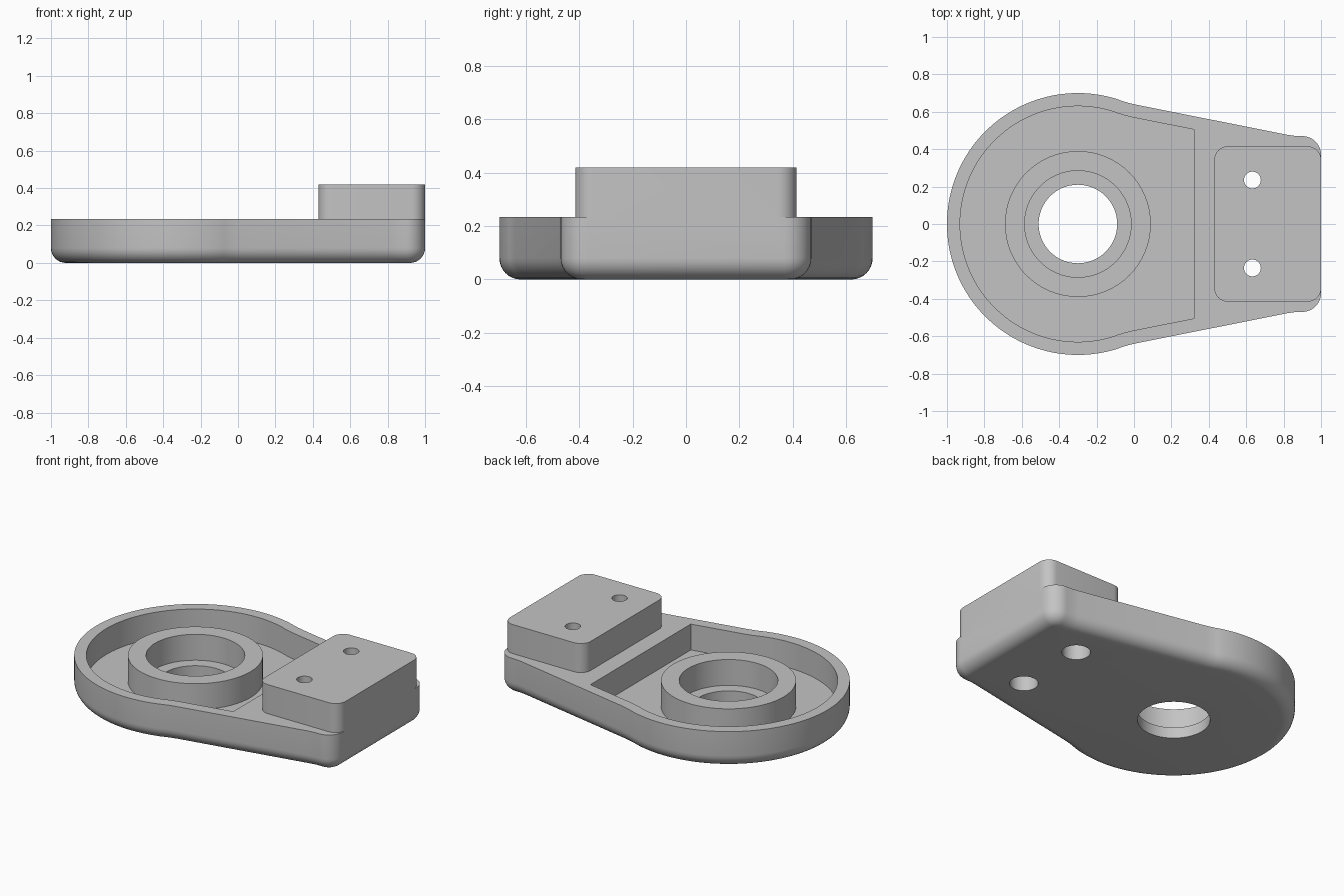
import bpy, bmesh, math
from mathutils import Vector

if "Cube" in bpy.data.objects:
    bpy.data.objects.remove(bpy.data.objects["Cube"])

DECK, FLOOR, TOP = 0.235, 0.07, 0.42      # plate top, pocket floor, block top
CX, R = -0.3, 0.7                         # round end centre and radius

grey = bpy.data.materials.new("grey metal")
grey.diffuse_color = (0.55, 0.55, 0.55, 1)
grey.use_nodes = True
grey.node_tree.nodes["Principled BSDF"].inputs["Base Color"].default_value = grey.diffuse_color


def arc(cx, cy, r, a0, a1, n):
    return [Vector((cx + r * math.cos(math.radians(a0 + (a1 - a0) * i / n)),
                    cy + r * math.sin(math.radians(a0 + (a1 - a0) * i / n))))
            for i in range(n + 1)]


def offset(pts, d):
    """Move a counter-clockwise outline inwards by d."""
    out = []
    for i, p in enumerate(pts):
        a = (p - pts[i - 1]).normalized()
        b = (pts[(i + 1) % len(pts)] - p).normalized()
        na, nb = Vector((-a.y, a.x)), Vector((-b.y, b.x))
        m = (na + nb).normalized()
        out.append(p + m * (d / m.dot(na)))
    return out


def stack(name, layers):
    """Solid through a list of (outline, z) layers, bottom to top."""
    bm = bmesh.new()
    rings = [[bm.verts.new((p.x, p.y, z)) for p in pts] for pts, z in layers]
    n = len(rings[0])
    for lo, hi in zip(rings, rings[1:]):
        for i in range(n):
            j = (i + 1) % n
            bm.faces.new((lo[i], lo[j], hi[j], hi[i]))
    bm.faces.new(rings[0][::-1])
    bm.faces.new(rings[-1])
    bmesh.ops.recalc_face_normals(bm, faces=bm.faces)
    me = bpy.data.meshes.new(name)
    bm.to_mesh(me)
    bm.free()
    me.materials.append(grey)
    ob = bpy.data.objects.new(name, me)
    bpy.context.collection.objects.link(ob)
    return ob


def cylinder(name, x, y, r, z0, z1, n=64):
    c = arc(x, y, r, 0, 360, n)[:-1]
    return stack(name, [(c, z0), (c, z1)])


def combine(target, other, operation):
    mod = target.modifiers.new(operation, 'BOOLEAN')
    mod.operation, mod.object, mod.solver = operation, other, 'EXACT'
    bpy.context.view_layer.objects.active = target
    bpy.ops.object.modifier_apply(modifier=mod.name)
    bpy.data.objects.remove(other)


# Plate outline: upper half from the end corner to the round end, then mirrored
half = arc(0.9, 0.37, 0.1, 0, 90, 10)
half += [Vector(p) for p in ((0.86, 0.471), (0.82, 0.477), (0.0, 0.64), (-0.035, 0.649), (-0.07, 0.66))]
half += arc(CX, 0, R, 72, 180, 48)
outline = half + [Vector((p.x, -p.y)) for p in reversed(half[:-1])]

# Plate with a rounded bottom edge
FIL = 0.08
layers = []
for i in range(9):
    a = math.pi / 2 * i / 8
    layers.append((offset(outline, FIL * (1 - math.sin(a))), FIL * (1 - math.cos(a))))
bracket = stack("bracket_plate", layers + [(outline, DECK)])

# Pocket following the outline, ending in a straight wall
WALL, END = 0.07, 0.32
inner = offset(outline, WALL)
k = next(i for i, p in enumerate(inner) if p.x < END)
a, b = inner[k - 1], inner[k]
cut = a.lerp(b, (END - a.x) / (b.x - a.x))
pocket = [cut] + [p for p in inner if p.x < END] + [Vector((END, -cut.y))]
combine(bracket, stack("pocket_cutter", [(pocket, FLOOR), (pocket, 0.6)]), 'DIFFERENCE')

# Raised bearing ring standing in the pocket
ring = cylinder("bearing_ring", CX, 0, 0.39, 0.04, DECK)
combine(bracket, ring, 'UNION')
combine(bracket, cylinder("seat_cutter", CX, 0, 0.285, FLOOR, 0.6), 'DIFFERENCE')
combine(bracket, cylinder("bore_cutter", CX, 0, 0.21, -0.2, 0.6), 'DIFFERENCE')

# Mounting block with rounded upright corners
BR, BY = 0.07, 0.415
block = []
for x, y, a0 in ((1 - BR, BY - BR, 0), (0.43 + BR, BY - BR, 90),
                 (0.43 + BR, BR - BY, 180), (1 - BR, BR - BY, 270)):
    block += arc(x, y, BR, a0, a0 + 90, 8)
combine(bracket, stack("mounting_block", [(block, 0.2), (block, TOP)]), 'UNION')

# Screw holes, wider from below
for y in (-0.235, 0.235):
    combine(bracket, cylinder("screw_cutter", 0.633, y, 0.045, -0.2, 0.6, 32), 'DIFFERENCE')
    combine(bracket, cylinder("head_cutter", 0.633, y, 0.083, -0.2, 0.21, 32), 'DIFFERENCE')

# Smooth shading with sharp machined edges
bpy.ops.object.select_all(action='DESELECT')
bracket.select_set(True)
bpy.context.view_layer.objects.active = bracket
bpy.ops.object.shade_smooth_by_angle(angle=math.radians(30))
